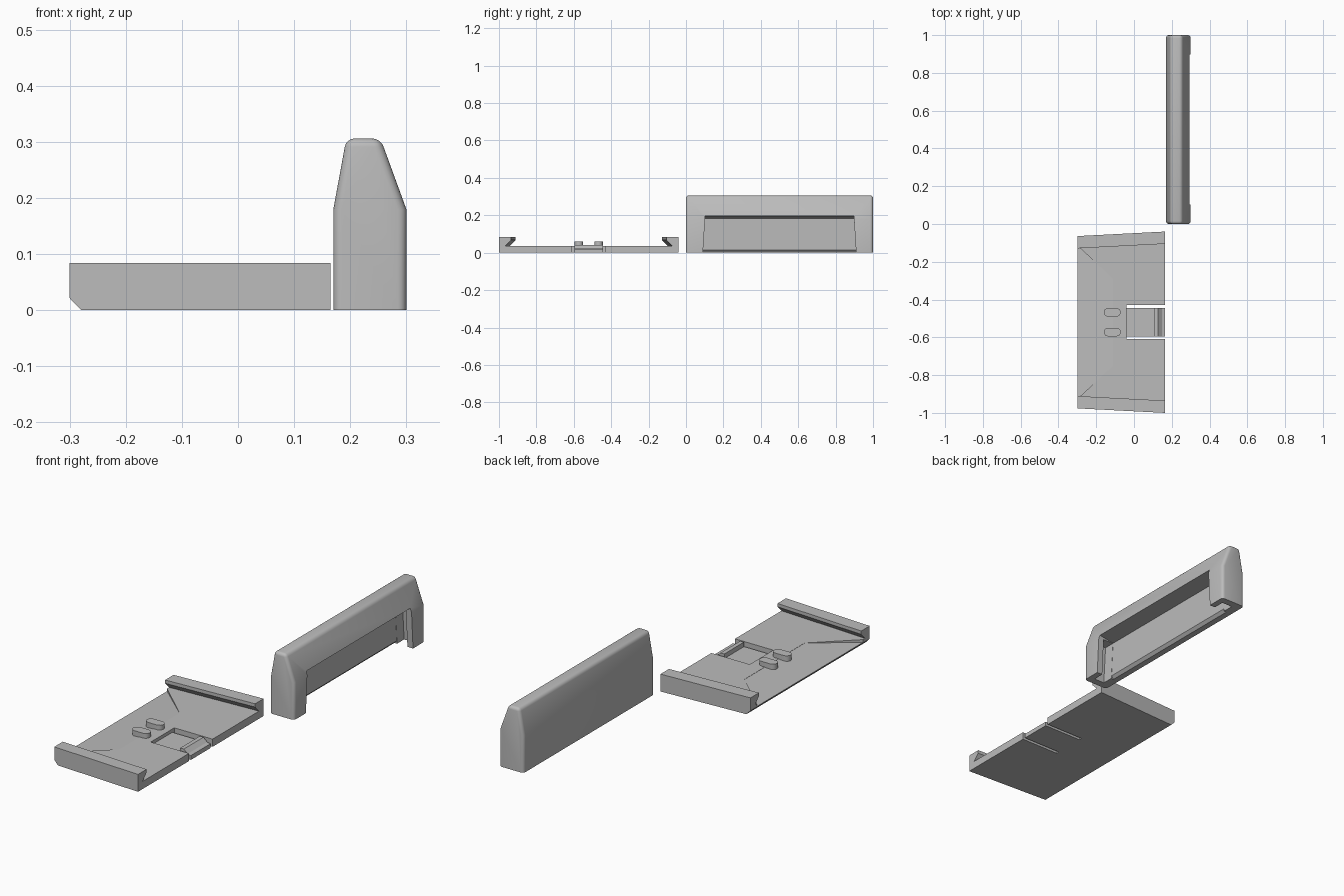
import bpy, bmesh, math

if "Cube" in bpy.data.objects:
    bpy.data.objects.remove(bpy.data.objects["Cube"])

grey = bpy.data.materials.new("plain_grey")
grey.diffuse_color = (0.5, 0.5, 0.5, 1)
grey.use_nodes = True
grey.node_tree.nodes["Principled BSDF"].inputs["Base Color"].default_value = grey.diffuse_color


def prism(name, pts, axis, a, b, tweak=None):
    """Extrude a 2D profile along an axis; tweak(co) may move each vertex."""
    place = {"x": lambda p, t: (t, p[0], p[1]),
             "y": lambda p, t: (p[0], t, p[1]),
             "z": lambda p, t: (p[0], p[1], t)}[axis]
    bm = bmesh.new()
    lo = [bm.verts.new(place(p, a)) for p in pts]
    hi = [bm.verts.new(place(p, b)) for p in pts]
    n = len(pts)
    bm.faces.new(lo)
    bm.faces.new(hi[::-1])
    for i in range(n):
        j = (i + 1) % n
        bm.faces.new((lo[j], lo[i], hi[i], hi[j]))
    if tweak:
        for v in bm.verts:
            tweak(v.co)
    bmesh.ops.recalc_face_normals(bm, faces=bm.faces)
    me = bpy.data.meshes.new(name)
    bm.to_mesh(me)
    bm.free()
    ob = bpy.data.objects.new(name, me)
    bpy.context.collection.objects.link(ob)
    me.materials.append(grey)
    return ob


def rect(x0, x1, y0, y1):
    return [(x0, y0), (x1, y0), (x1, y1), (x0, y1)]


def cut(ob, cutter):
    cutter.hide_render = True
    m = ob.modifiers.new("cut", "BOOLEAN")
    m.operation, m.solver, m.object = "DIFFERENCE", "EXACT", cutter
    bpy.context.view_layer.objects.active = ob
    bpy.ops.object.modifier_apply(modifier=m.name)
    bpy.data.objects.remove(cutter)


def smooth(ob, angle=35):
    bpy.ops.object.select_all(action="DESELECT")
    ob.select_set(True)
    bpy.context.view_layer.objects.active = ob
    bpy.ops.object.shade_smooth_by_angle(angle=math.radians(angle))


# Cover: tapered profile with rounded ends and top
cover = prism("cover", [(0.17, 0), (0.17, 0.18), (0.193, 0.306), (0.254, 0.306),
                        (0.30, 0.18), (0.30, 0)], "y", 0.0, 1.0)
bm = bmesh.new()
bm.from_mesh(cover.data)
edges = []
for e in bm.edges:
    zs = [v.co.z for v in e.verts]
    along_y = abs(e.verts[0].co.y - e.verts[1].co.y) > 0.5
    if max(zs) > 0.01 and not (along_y and max(zs) < 0.25):
        edges.append(e)
bmesh.ops.bevel(bm, geom=edges, offset=0.015, segments=4, profile=0.5, affect="EDGES")
bm.to_mesh(cover.data)
bm.free()


# Cover pocket, open below, narrowing upward, with a wider slot behind the lips
def narrow(co):
    co.y += (0.5 - co.y) * 0.03 * max(co.z, 0) / 0.19


cut(cover, prism("mouth_cutter", [(0.20, -0.01), (0.20, 0), (0.213, 0.014), (0.213, 0.184),
                                  (0.31, 0.20), (0.31, -0.01)], "y", 0.09, 0.91, narrow))
cut(cover, prism("slot_cutter", rect(0.214, 0.27, -0.01, 0.183), "y", 0.035, 0.965, narrow))
smooth(cover)

# Plate with undercut side rails, tapering toward -x
MID, HALF = -0.52, 0.48
side = [(0, 0), (0, 0.084), (0.065, 0.084), (0.065, 0.068), (0.035, 0.037)]
section = [(MID - HALF + d, z) for d, z in side]
section += [(MID + HALF - d, z) for d, z in reversed(side)]


def taper(co):
    if co.x < 0:
        co.y += 0.024 if co.y < MID else -0.024


plate = prism("plate", section, "x", -0.30, 0.165, taper)

# Chamfer under the narrow edge
cut(plate, prism("chamfer_cutter", [(-0.32, -0.02), (-0.26, -0.02), (-0.32, 0.042)],
                 "y", -1.1, 0.1))


# Shallow ramp in the floor
def slope(co):
    if co.z < 0.03:
        co.z = 0.036 - 0.012 * (-0.11 - co.x) / 0.19


cut(plate, prism("ramp_cutter", [(-0.31, -0.935), (-0.11, -0.75), (-0.11, -0.29),
                                 (-0.31, -0.105)], "z", 0.02, 0.038, slope))

# Slits beside the tongue, and the lowered tongue
for s in (-1, 1):
    y0, y1 = sorted((MID + s * 0.075, MID + s * 0.09))
    cut(plate, prism("slit_cutter", rect(-0.04, 0.2, y0, y1), "z", -0.05, 0.1))
cut(plate, prism("tongue_cutter", rect(-0.04, 0.2, MID - 0.08, MID + 0.08), "z", 0.021, 0.1))

# Catch on the tongue tip
prism("tongue_catch", [(0.105, 0.015), (0.107, 0.042), (0.127, 0.042), (0.147, 0.024),
                       (0.165, 0.018), (0.165, 0.01)], "y", MID - 0.075, MID + 0.075)

# Two oblong pegs
for s in (-1, 1):
    cy, r, pts = MID + s * 0.0525, 0.0225, []
    for cx, a0 in ((-0.0925, -90), (-0.1375, 90)):
        for i in range(9):
            a = math.radians(a0 + i * 22.5)
            pts.append((cx + r * math.cos(a), cy + r * math.sin(a)))
    smooth(prism("peg_front" if s < 0 else "peg_back", pts, "z", 0.02, 0.06))
